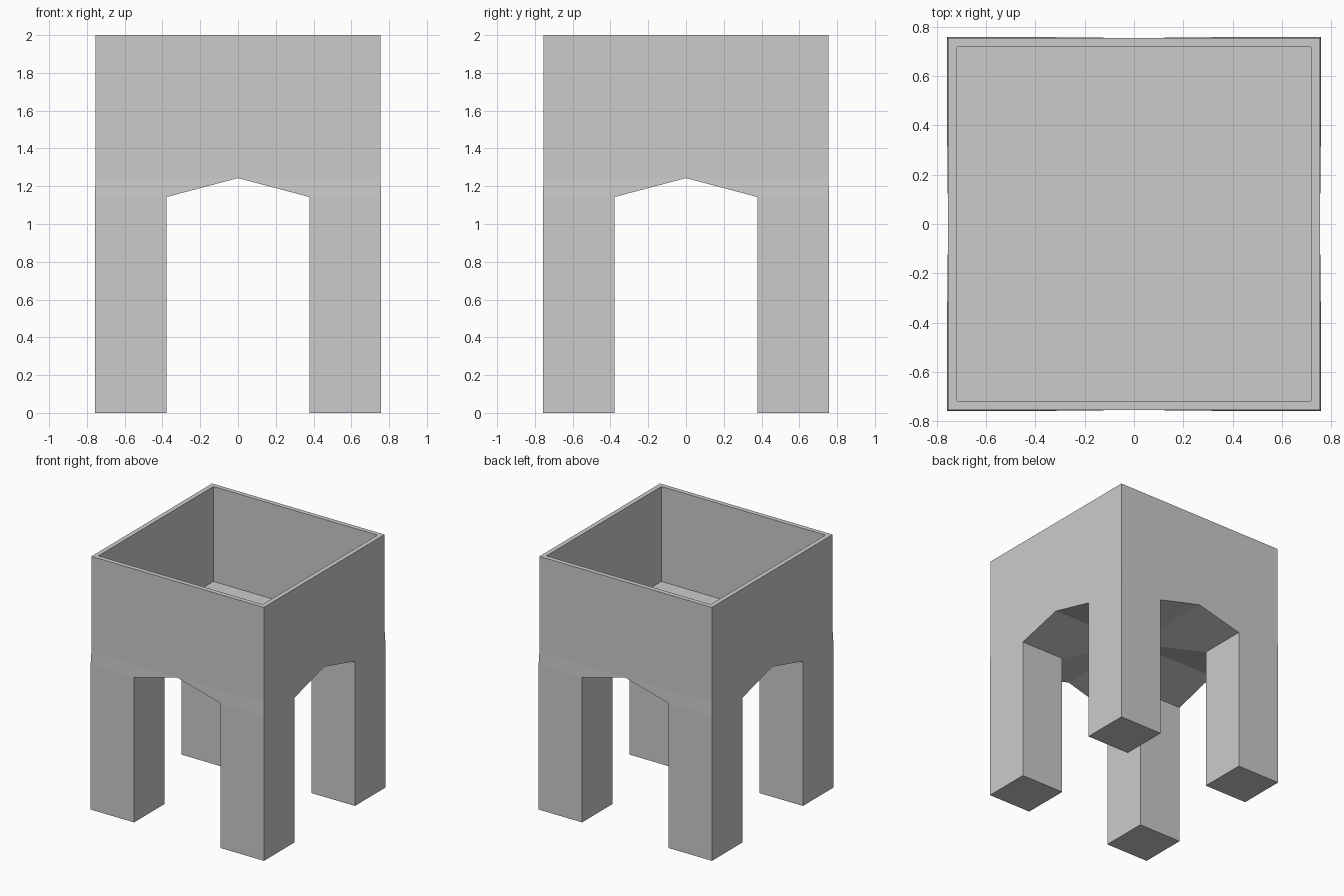
import bpy, bmesh
from math import radians
from mathutils import Matrix

if "Cube" in bpy.data.objects:
    bpy.data.objects.remove(bpy.data.objects["Cube"])


def make_object(name, bm):
    bmesh.ops.recalc_face_normals(bm, faces=bm.faces)
    mesh = bpy.data.meshes.new(name)
    bm.to_mesh(mesh)
    bm.free()
    obj = bpy.data.objects.new(name, mesh)
    bpy.context.collection.objects.link(obj)
    return obj


def loft(name, rings):
    """Solid skinned through rings of equal point count."""
    bm = bmesh.new()
    loops = [[bm.verts.new(p) for p in ring] for ring in rings]
    n = len(loops[0])
    for a, b in zip(loops, loops[1:]):
        for i in range(n):
            j = (i + 1) % n
            bm.faces.new((a[i], a[j], b[j], b[i]))
    bm.faces.new(loops[0][::-1])
    bm.faces.new(loops[-1])
    return make_object(name, bm)


def square(half, z):
    return [(-half, -half, z), (half, -half, z), (half, half, z), (-half, half, z)]


# Square tower body, very slightly wider below the arches
body = loft("tower_body", [square(0.758, 0), square(0.758, 1.143),
                           square(0.754, 1.243), square(0.754, 2)])

# Pointed archways through both directions, forming a cross vault on four legs
arch = [(-0.378, -0.1), (0.378, -0.1), (0.378, 1.143), (0, 1.243), (-0.378, 1.143)]
arch_x = loft("archway_cutter", [[(x, y, z) for x, z in arch] for y in (-1, 1)])
arch_y = arch_x.copy()
arch_y.data = arch_x.data.copy()
arch_y.data.transform(Matrix.Rotation(radians(90), 4, 'Z'))
bpy.context.collection.objects.link(arch_y)

# Open-topped basin with thin walls
basin = loft("basin_cutter", [square(0.717, 1.25), square(0.717, 2.2)])

# Cut the openings, then remove the helpers
bpy.context.view_layer.objects.active = body
for cutter in (arch_x, arch_y, basin):
    cutter.hide_render = True
    mod = body.modifiers.new("opening", 'BOOLEAN')
    mod.operation = 'DIFFERENCE'
    mod.solver = 'EXACT'
    mod.object = cutter
    bpy.ops.object.modifier_apply(modifier=mod.name)
    bpy.data.objects.remove(cutter)
